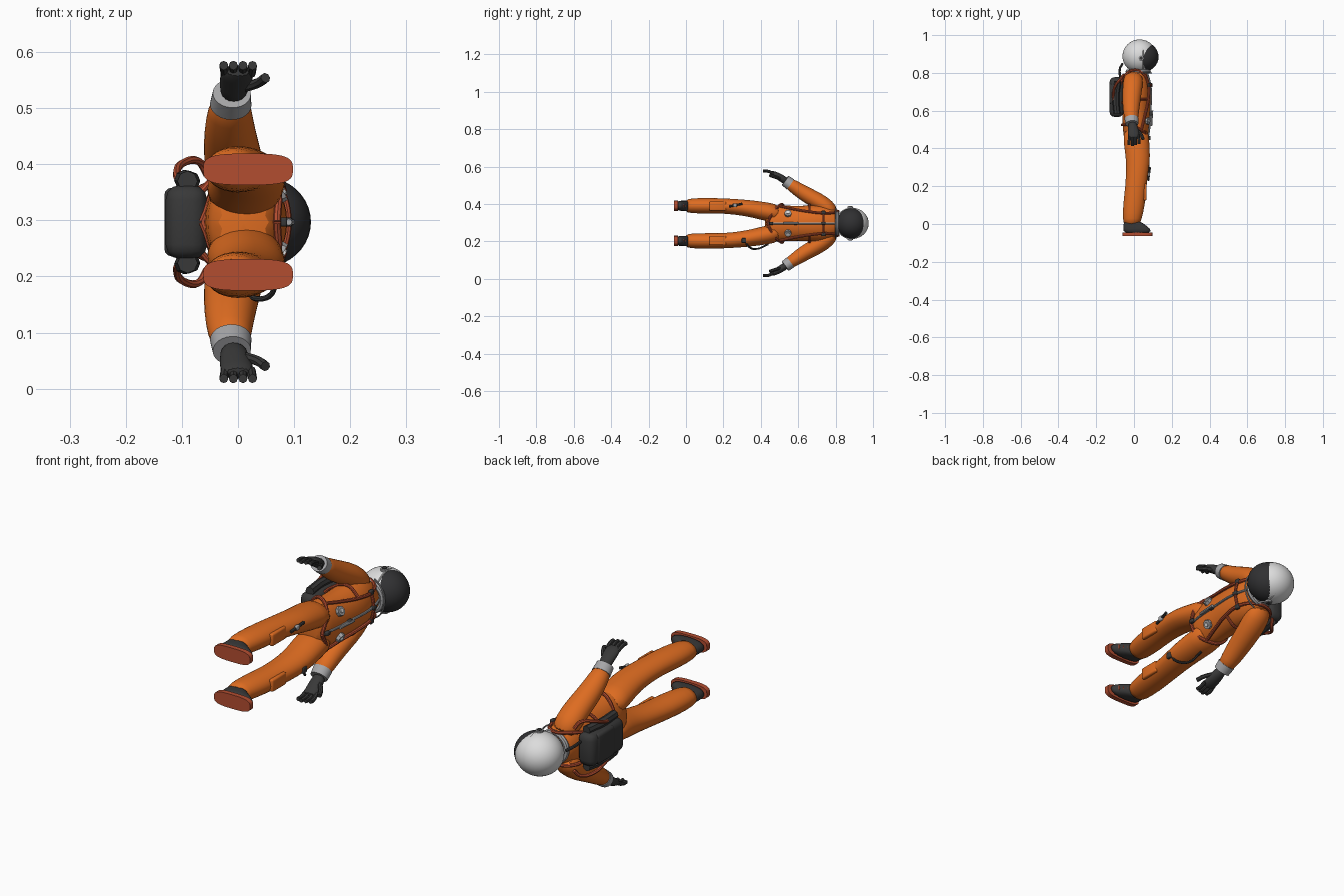
import bpy, bmesh
from math import cos, sin, pi, radians, copysign
from mathutils import Vector, Matrix

if "Cube" in bpy.data.objects:
    bpy.data.objects.remove(bpy.data.objects["Cube"])

MID = 0.297  # lateral middle of the figure, which lies with its head at +y, facing +x
Y = Vector((0, 1, 0))


def material(name, r, g, b):
    m = bpy.data.materials.new(name)
    m.use_nodes = True
    m.diffuse_color = (r, g, b, 1)
    m.node_tree.nodes["Principled BSDF"].inputs["Base Color"].default_value = (r, g, b, 1)
    return m


ORANGE = material("suit orange", 0.73, 0.15, 0.015)
RUST = material("strap rust", 0.45, 0.075, 0.03)
BLACK = material("dark fabric", 0.04, 0.04, 0.04)
VISOR = material("visor black", 0.03, 0.03, 0.032)
WHITE = material("helmet white", 0.72, 0.72, 0.72)
GREY = material("metal grey", 0.38, 0.38, 0.39)


def finish(obj, mat, angle=40):
    obj.data.materials.append(mat)
    bpy.ops.object.select_all(action='DESELECT')
    obj.select_set(True)
    bpy.context.view_layer.objects.active = obj
    bpy.ops.object.shade_smooth_by_angle(angle=radians(angle))
    return obj


def from_bmesh(name, bm, mat, angle=40):
    bmesh.ops.recalc_face_normals(bm, faces=bm.faces)
    mesh = bpy.data.meshes.new(name)
    bm.to_mesh(mesh)
    bm.free()
    obj = bpy.data.objects.new(name, mesh)
    bpy.context.collection.objects.link(obj)
    return finish(obj, mat, angle)


def loft(name, rows, mat, side=1, axis=None, square=1.0, subdiv=1, n=16):
    """Skin elliptical rings; each row is y, lateral offset, x, x radius, side radius."""
    bm = bmesh.new()
    centres = [Vector((x, y, MID + side * o)) for y, o, x, _, _ in rows]
    rings = []
    for i, row in enumerate(rows):
        t = axis or (centres[min(i + 1, len(rows) - 1)] - centres[max(i - 1, 0)]).normalized()
        u = Vector((1, 0, 0))
        u = (u - t * u.dot(t)).normalized()
        v = t.cross(u)
        ring = []
        for k in range(n):
            c, s = cos(2 * pi * k / n), sin(2 * pi * k / n)
            c, s = copysign(abs(c) ** square, c), copysign(abs(s) ** square, s)
            ring.append(bm.verts.new(centres[i] + u * c * row[3] + v * s * row[4]))
        rings.append(ring)
    for a, b in zip(rings, rings[1:]):
        for k in range(n):
            bm.faces.new((a[k], a[(k + 1) % n], b[(k + 1) % n], b[k]))
    bm.faces.new(rings[0])
    bm.faces.new(rings[-1])
    obj = from_bmesh(name, bm, mat, 60)
    if subdiv:
        obj.modifiers.new("smooth", 'SUBSURF').levels = subdiv
    return obj


def tube(name, points, radius, mat, cyclic=False, smooth=True):
    """Round cord, strap or rod through the given points."""
    curve = bpy.data.curves.new(name, 'CURVE')
    curve.dimensions = '3D'
    curve.bevel_depth = radius
    curve.bevel_resolution = 2
    curve.use_fill_caps = True
    curve.resolution_u = 6
    spline = curve.splines.new('BEZIER' if smooth else 'POLY')
    pts = spline.bezier_points if smooth else spline.points
    pts.add(len(points) - 1)
    for p, co in zip(pts, points):
        p.co = co if smooth else (*co, 1)
        if smooth:
            p.handle_left_type = p.handle_right_type = 'AUTO'
    spline.use_cyclic_u = cyclic
    obj = bpy.data.objects.new(name, curve)
    bpy.context.collection.objects.link(obj)
    bpy.ops.object.select_all(action='DESELECT')
    obj.select_set(True)
    bpy.context.view_layer.objects.active = obj
    bpy.ops.object.convert(target='MESH')
    return finish(bpy.context.object, mat)


def box(name, centre, size, mat, bevel=0.004):
    bm = bmesh.new()
    bmesh.ops.create_cube(bm, size=1, matrix=Matrix.Translation(centre) @ Matrix.Diagonal((*size, 1)))
    bmesh.ops.bevel(bm, geom=bm.edges[:], offset=bevel, segments=3, affect='EDGES', profile=0.5)
    return from_bmesh(name, bm, mat)


def ball(name, centre, radii, mat, cut=None):
    bm = bmesh.new()
    bmesh.ops.create_uvsphere(bm, u_segments=32, v_segments=20, radius=1,
                              matrix=Matrix.Translation(centre) @ Matrix.Diagonal((*radii, 1)))
    if cut is not None:
        bmesh.ops.bisect_plane(bm, geom=bm.verts[:] + bm.edges[:] + bm.faces[:],
                               plane_co=(cut, 0, 0), plane_no=(1, 0, 0), clear_inner=True)
        bmesh.ops.holes_fill(bm, edges=[e for e in bm.edges if e.is_boundary])
    return from_bmesh(name, bm, mat)


# Torso
TORSO = [(0.42, 0, 0.01, 0.05, 0.075), (0.46, 0, 0.01, 0.068, 0.102), (0.53, 0, 0.01, 0.071, 0.098),
         (0.6, 0, 0.01, 0.076, 0.094), (0.68, 0, 0.012, 0.08, 0.1), (0.75, 0, 0.01, 0.074, 0.1),
         (0.79, 0, 0.01, 0.06, 0.08), (0.82, 0, 0.015, 0.05, 0.055)]
loft("torso", TORSO, ORANGE, axis=Y)


def on_torso(y, degrees, side=1, lift=0.001):
    """Point on the torso skin; zero degrees is the middle of the chest."""
    for a, b in zip(TORSO, TORSO[1:]):
        if y <= b[0]:
            f = max(0, (y - a[0]) / (b[0] - a[0]))
            _, _, x, rx, rz = [p + (q - p) * f for p, q in zip(a, b)]
            break
    d = radians(degrees)
    return Vector((x + (rx + lift) * cos(d), y, MID + side * (rz + lift) * sin(d)))


# Helmet, visor and neck ring
ball("helmet_shell", (0.03, 0.888, MID), (0.091, 0.089, 0.083), WHITE)
ball("visor", (0.044, 0.885, MID), (0.086, 0.081, 0.081), VISOR, cut=0.045)
tube("visor_rim", [(0.046, 0.885 + 0.082 * cos(a), MID + 0.08 * sin(a))
                   for a in (k * pi / 6 for k in range(12))], 0.004, WHITE, cyclic=True)
tube("neck_ring", [(0.022 + 0.056 * cos(a), 0.808, MID + 0.056 * sin(a))
                   for a in (k * pi / 4 for k in range(8))], 0.011, GREY, cyclic=True)
tube("helmet_latch_cord", [on_torso(0.8, a, 1, 0.012) + Vector((0.012, 0, 0))
                           for a in range(-70, 71, 20)], 0.003, GREY)

# Backpack
box("backpack", (-0.092, 0.672, MID), (0.074, 0.21, 0.132), BLACK, 0.026)
box("backpack_flap", (-0.106, 0.69, MID), (0.05, 0.11, 0.122), BLACK, 0.012)
tube("oxygen_hose", [(-0.07, 0.76, MID + 0.03), (-0.075, 0.82, MID + 0.03),
                     (-0.06, 0.85, MID + 0.02)], 0.006, BLACK)

LEG = [(-0.005, 0.093, -0.012, 0.042, 0.032), (0.02, 0.094, -0.01, 0.05, 0.04),
       (0.1, 0.094, 0, 0.06, 0.043), (0.2, 0.094, 0.01, 0.056, 0.041),
       (0.3, 0.085, 0.02, 0.062, 0.044), (0.36, 0.076, 0.021, 0.066, 0.047),
       (0.44, 0.06, 0.012, 0.07, 0.053), (0.51, 0.05, 0.01, 0.068, 0.048)]
ARM = [(0.79, 0.045, 0, 0.046, 0.036), (0.757, 0.085, -0.005, 0.055, 0.046),
       (0.7, 0.123, -0.01, 0.052, 0.045), (0.63, 0.16, -0.015, 0.047, 0.042),
       (0.575, 0.198, -0.015, 0.04, 0.035), (0.54, 0.22, -0.012, 0.033, 0.03)]
PALM = [(0.54, 0.222, -0.01, 0.022, 0.02), (0.51, 0.242, -0.006, 0.027, 0.02),
        (0.475, 0.262, -0.002, 0.031, 0.017), (0.45, 0.272, 0, 0.028, 0.012)]
UPPER = [(-0.05, 0.094, 0.018, 0.076, 0.026), (-0.025, 0.094, 0.016, 0.075, 0.028),
         (-0.004, 0.094, 0, 0.056, 0.027), (0.02, 0.094, -0.012, 0.042, 0.03)]

for name, side in (("right", 1), ("left", -1)):
    def at(x, y, off):
        return Vector((x, y, MID + side * off))

    # Limbs
    loft(name + "_leg", LEG, ORANGE, side, Y)
    loft(name + "_arm", ARM, ORANGE, side)
    loft(name + "_cuff", [(0.558, 0.209, -0.013, 0.037, 0.033), (0.53, 0.229, -0.011, 0.034, 0.031)],
         GREY, side, subdiv=0, n=24)
    # Gloves
    loft(name + "_palm", PALM, BLACK, side)
    for i in range(4):
        x = -0.023 + 0.0155 * i
        tip = 0.412 + 0.006 * abs(i - 1)
        tube(f"{name}_finger_{i}", [at(x, 0.47, 0.264), at(x * 1.1, 0.44, 0.278), at(x * 1.1, tip, 0.279)],
             0.008, BLACK)
    tube(name + "_thumb", [at(0.01, 0.505, 0.24), at(0.036, 0.475, 0.248), at(0.049, 0.448, 0.257)], 0.009, BLACK)
    # Boots
    loft(name + "_boot", UPPER, BLACK, side, Y, 0.8)
    loft(name + "_sole", [(y, 0.094, 0.018, 0.08, 0.028) for y in (-0.064, -0.044)],
         RUST, side, Y, 0.6, subdiv=0, n=40)
    for i in range(3):
        x, y = 0.034 + 0.014 * i, 0.005 - 0.009 * i
        tube(f"{name}_lace_{i}", [at(x, y - 0.008, 0.078), at(x + 0.004, y, 0.094), at(x, y - 0.008, 0.11)],
             0.004, RUST)
    # Harness straps
    tube(name + "_leg_strap", [on_torso(y, a, side, 0.003) for y, a in
                               ((0.435, 0), (0.465, 35), (0.5, 70), (0.52, 110), (0.525, 180))], 0.007, RUST)
    tube(name + "_shoulder_strap",
         [on_torso(y, a, side, 0.003) for y, a in ((0.5, 65), (0.57, 52), (0.66, 38), (0.74, 32))]
         + [at(0.05, 0.795, 0.058), at(0, 0.815, 0.064), at(-0.045, 0.79, 0.066), at(-0.075, 0.73, 0.055)],
         0.007, RUST)
    tube(name + "_side_strap", [on_torso(0.66, 38, side, 0.003), on_torso(0.66, 80, side, 0.003),
                                on_torso(0.65, 130, side, 0.003), at(-0.07, 0.64, 0.05)], 0.006, RUST)
    tube(name + "_pack_loop", [at(-0.055, 0.79, 0.085), at(-0.07, 0.77, 0.108), at(-0.1, 0.73, 0.104),
                               at(-0.109, 0.68, 0.085), at(-0.1, 0.62, 0.07)], 0.007, RUST)
    tube(name + "_pack_roll", [at(-0.09, 0.585, 0.073), at(-0.096, 0.67, 0.075), at(-0.085, 0.755, 0.073)],
         0.018, BLACK)
    # Fittings
    box(name + "_buckle", on_torso(0.735, 33, side, 0.006), (0.014, 0.022, 0.02), BLACK)
    valve = on_torso(0.545, 32, side)
    out = Vector((0.85, 0, side * 0.5)) * 0.009
    tube(name + "_suit_valve", [valve - out, valve + out], 0.019, GREY, smooth=False)
    tube(name + "_valve_cap", [valve, valve + out * 1.5], 0.009, WHITE, smooth=False)
    tube(name + "_visor_pivot", [at(0.038, 0.878, 0.07), at(0.038, 0.878, 0.089)], 0.015, GREY, smooth=False)
    tube(name + "_pivot_cap", [at(0.038, 0.878, 0.08), at(0.038, 0.878, 0.092)], 0.009, BLACK, smooth=False)
    box(name + "_shin_pocket", at(0.058, 0.17, 0.092), (0.018, 0.09, 0.05), ORANGE, 0.007)

# Chest strap, zip and front buckles
tube("chest_strap", [on_torso(0.735, a, 1, 0.004) for a in range(-33, 34, 11)], 0.006, RUST)
tube("front_zip", [on_torso(y, 0) for y in (0.44, 0.5, 0.6, 0.7, 0.76, 0.8)], 0.005, GREY)
tube("zip_pull", [on_torso(y, 0, 1, 0.01) for y in (0.52, 0.56, 0.6)], 0.006, GREY)
for i, y in enumerate((0.455, 0.585, 0.735)):
    box(f"front_buckle_{i}", on_torso(y, 0, 1, 0.004), (0.016, 0.022, 0.016), BLACK)

# Thigh gear
tube("thigh_knife", [(0.075, 0.23, MID + 0.09), (0.084, 0.3, MID + 0.105)], 0.006, BLACK, smooth=False)
box("knife_clip", (0.08, 0.262, MID + 0.097), (0.012, 0.02, 0.02), GREY)
tube("thigh_hose", [(0.068, 0.31, MID - 0.09), (0.06, 0.34, MID - 0.128), (0.03, 0.38, MID - 0.136),
                    (0.02, 0.44, MID - 0.112)], 0.005, BLACK)
box("hose_fitting", (0.074, 0.31, MID - 0.092), (0.018, 0.024, 0.026), BLACK)
